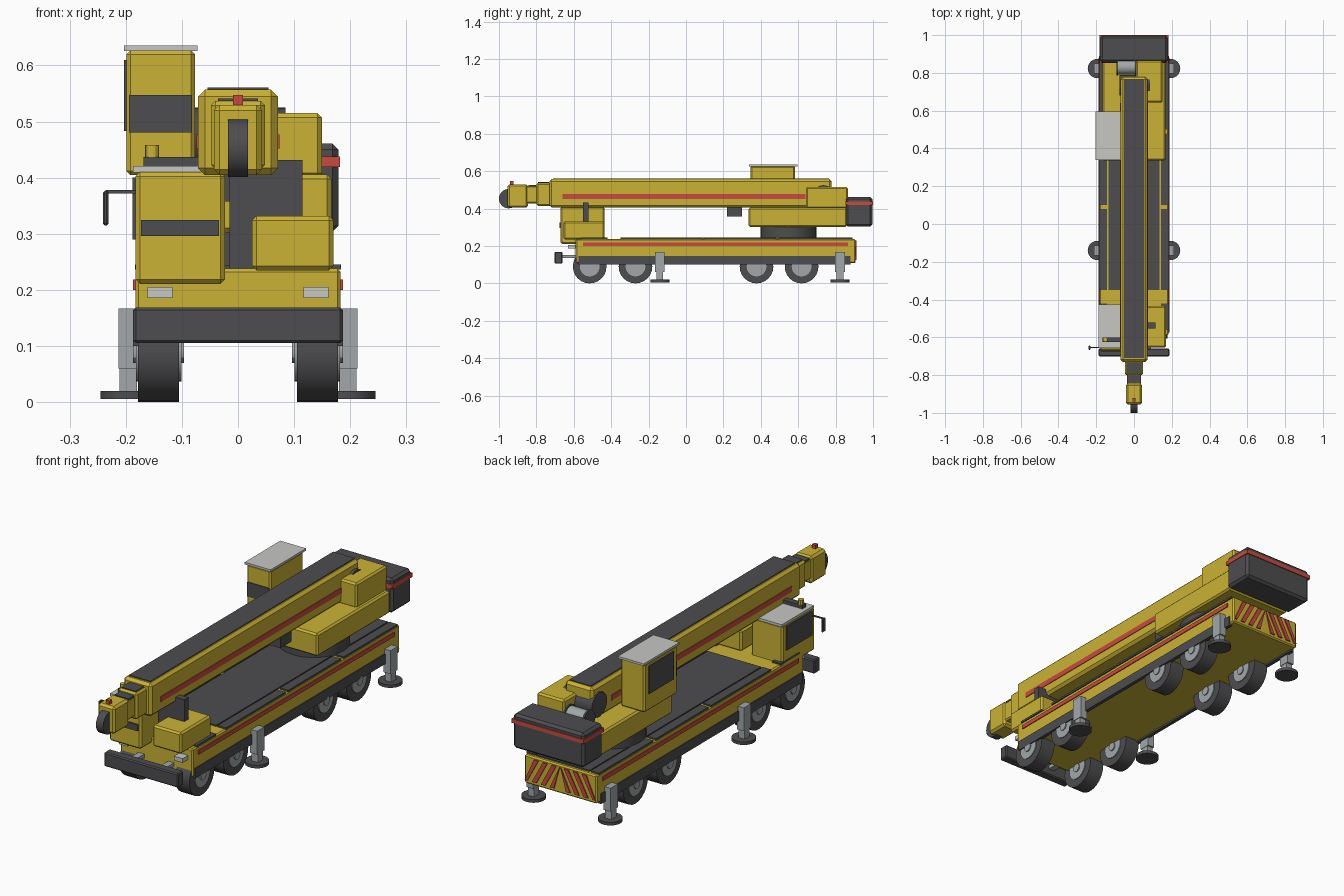
import bpy, bmesh, math
from mathutils import Matrix

cube = bpy.data.objects.get("Cube")
if cube:
    bpy.data.objects.remove(cube, do_unlink=True)


def material(name, r, g, b):
    m = bpy.data.materials.new(name)
    m.use_nodes = True
    m.diffuse_color = (r, g, b, 1)
    bsdf = next(n for n in m.node_tree.nodes if n.type == "BSDF_PRINCIPLED")
    bsdf.inputs["Base Color"].default_value = (r, g, b, 1)
    return m


YELLOW = material("crane yellow", 0.60, 0.45, 0.035)
DARK = material("charcoal", 0.075, 0.075, 0.08)
RED = material("signal red", 0.58, 0.07, 0.05)
PALE = material("pale grey", 0.57, 0.58, 0.55)
STEEL = material("steel grey", 0.36, 0.39, 0.40)


def finish(name, bm, mat):
    mesh = bpy.data.meshes.new(name)
    bmesh.ops.recalc_face_normals(bm, faces=bm.faces)
    bm.to_mesh(mesh)
    bm.free()
    mesh.materials.append(mat)
    ob = bpy.data.objects.new(name, mesh)
    bpy.context.collection.objects.link(ob)
    return ob


def box(name, mat, x, y, z, bevel=0.0):
    """Box from (low, high) ranges, with optional chamfered edges."""
    bm = bmesh.new()
    bmesh.ops.create_cube(bm, size=1)
    for v in bm.verts:
        v.co = [(r[0] + r[1]) / 2 + c * (r[1] - r[0]) for r, c in zip((x, y, z), v.co)]
    if bevel:
        bmesh.ops.bevel(bm, geom=bm.edges[:], offset=bevel, segments=1, affect="EDGES")
    return finish(name, bm, mat)


def drum(name, mat, centre, radius, length, axis="X", sides=24):
    bm = bmesh.new()
    bmesh.ops.create_cone(bm, cap_ends=True, segments=sides, radius1=radius,
                          radius2=radius, depth=length)
    if axis == "X":
        bm.transform(Matrix.Rotation(math.pi / 2, 4, "Y"))
    bm.transform(Matrix.Translation(centre))
    ob = finish(name, bm, mat)
    ob.data.shade_smooth()
    ob.data.set_sharp_from_angle(angle=math.radians(30))
    return ob


def side(s, a, b):
    """Range on the left (+1) or right (-1) flank."""
    return (a, b) if s > 0 else (-b, -a)


# Carrier chassis and deck
box("chassis", YELLOW, (-.183, .183), (-.59, .906), (.108, .238), .006)
box("deck", DARK, (-.135, .135), (-.35, .89), (.236, .244))
box("bumper", DARK, (-.187, .187), (-.702, -.66), (.105, .169), .005)

for s, tag in ((1, "left"), (-1, "right")):
    box(tag + "_skirt", DARK, side(s, .17, .187), (-.575, .88), (.1, .146))
    box(tag + "_chassis_stripe", RED, side(s, .18, .187), (-.55, .866), (.2, .219))
    box(tag + "_headlamp", PALE, side(s, .117, .161), (-.63, -.588), (.186, .205))
    box(tag + "_bumper_bracket", STEEL, side(s, .06, .09), (-.665, -.585), (.135, .152))
    for i, span in enumerate(((-.56, -.42), (-.35, .08), (.1, .48), (.5, .89))):
        box(f"{tag}_walkway_{i}", DARK, side(s, .142, .184), span, (.236, .245))

    # Wheels
    for i, y in enumerate((-.515, -.27, .377, .618)):
        drum(f"{tag}_tyre_{i}", DARK, (s * .1415, y, .09), .09, .073)
        drum(f"{tag}_hub_{i}", STEEL, (s * .1415, y, .09), .053, .081)
        drum(f"{tag}_axle_cap_{i}", STEEL, (s * .1415, y, .09), .02, .091, sides=12)

    # Outriggers
    for i, y in enumerate((-.14, .823)):
        box(f"{tag}_outrigger_leg_{i}", STEEL, side(s, .178, .213), (y - .026, y + .026), (.06, .167))
        box(f"{tag}_outrigger_ram_{i}", STEEL, side(s, .18, .211), (y - .018, y + .018), (.018, .065))
        drum(f"{tag}_outrigger_foot_{i}", DARK, (s * .194, y, .013), .051, .014, "Z")

    # Rear warning stripes
    for i in range(4):
        bm = bmesh.new()
        low = .03 + i * .045
        pts = [(low, .125), (low + .022, .125), (low - .033, .228), (low - .055, .228)]
        front = [bm.verts.new((s * min(max(x, .003), .178), .903, z)) for x, z in pts]
        face = bm.faces.new(front)
        ext = bmesh.ops.extrude_face_region(bm, geom=[face])["geom"]
        bmesh.ops.translate(bm, vec=(0, .008, 0),
                            verts=[g for g in ext if isinstance(g, bmesh.types.BMVert)])
        finish(f"{tag}_rear_warning_stripe_{i}", bm, RED)

# Driver cab
box("driver_cab", YELLOW, (-.183, -.023), (-.67, -.435), (.211, .41), .008)
box("driver_cab_roof", PALE, (-.187, -.02), (-.657, -.425), (.409, .421))
box("windscreen", DARK, (-.173, -.034), (-.677, -.668), (.296, .325))
box("driver_side_window", DARK, (-.188, -.181), (-.645, -.46), (.29, .4))
box("roof_light_bar", DARK, (-.168, -.07), (-.625, -.6), (.42, .437))
drum("cab_beacon", YELLOW, (-.153, -.612, .447), .0125, .022, "Z", 12)
box("mirror_arm", DARK, (-.236, -.182), (-.657, -.652), (.372, .378))
box("mirror", DARK, (-.241, -.231), (-.666, -.644), (.315, .376), .003)

# Engine cover and boom rest
box("engine_cover", YELLOW, (.025, .17), (-.655, -.435), (.235, .332), .008)
box("boom_rest", DARK, (-.015, .115), (-.552, -.522), (.238, .432))

# Slewing superstructure
drum("turntable", DARK, (0, .548, .272), .15, .062, "Z", 32)
box("superstructure", YELLOW, (-.167, .167), (.335, .86), (.302, .406), .008)
box("lift_bracket", DARK, (-.025, .06), (.22, .3), (.358, .41))
box("winch_housing", YELLOW, (.01, .15), (.642, .866), (.4, .515), .008)
drum("boom_pivot", DARK, (.004, .735, .47), .055, .162)
drum("winch_drum", STEEL, (-.04, .83, .44), .038, .09)
for x in (-.088, .008):
    drum("winch_flange", DARK, (x, .83, .44), .044, .008)

# Operator cab
box("operator_cab", YELLOW, (-.199, -.077), (.345, .583), (.405, .627), .007)
box("operator_cab_roof", PALE, (-.203, -.072), (.338, .595), (.626, .636))
box("operator_front_window", DARK, (-.193, -.083), (.341, .35), (.481, .547))
box("operator_side_window", DARK, (-.203, -.195), (.375, .555), (.483, .61))

# Counterweight with a band around it
box("counterweight", DARK, (-.179, .179), (.856, .996), (.303, .461), .011)
box("counterweight_band", RED, (-.182, .182), (.853, 1.0), (.419, .438))

# Telescopic boom
box("boom_main", YELLOW, (-.071, .071), (-.73, .778), (.405, .557), .012)
box("boom_main_top", DARK, (-.054, .054), (-.71, .765), (.553, .561))
for s, tag in ((1, "left"), (-1, "right")):
    box(tag + "_boom_stripe", RED, side(s, .065, .074), (-.66, .64), (.452, .477))
box("boom_second", YELLOW, (-.048, .048), (-.80, -.72), (.415, .537), .008)
box("boom_second_top", DARK, (-.036, .036), (-.79, -.732), (.533, .541))
box("boom_third", YELLOW, (-.037, .037), (-.855, -.79), (.428, .522), .006)
box("boom_third_top", DARK, (-.036, .036), (-.842, -.802), (.518, .526))
box("boom_head", YELLOW, (-.043, .043), (-.955, -.845), (.405, .53), .01)
drum("head_sheave", DARK, (0, -.948, .453), .052, .036)
box("head_beacon", RED, (-.009, .009), (-.94, -.922), (.525, .547))
